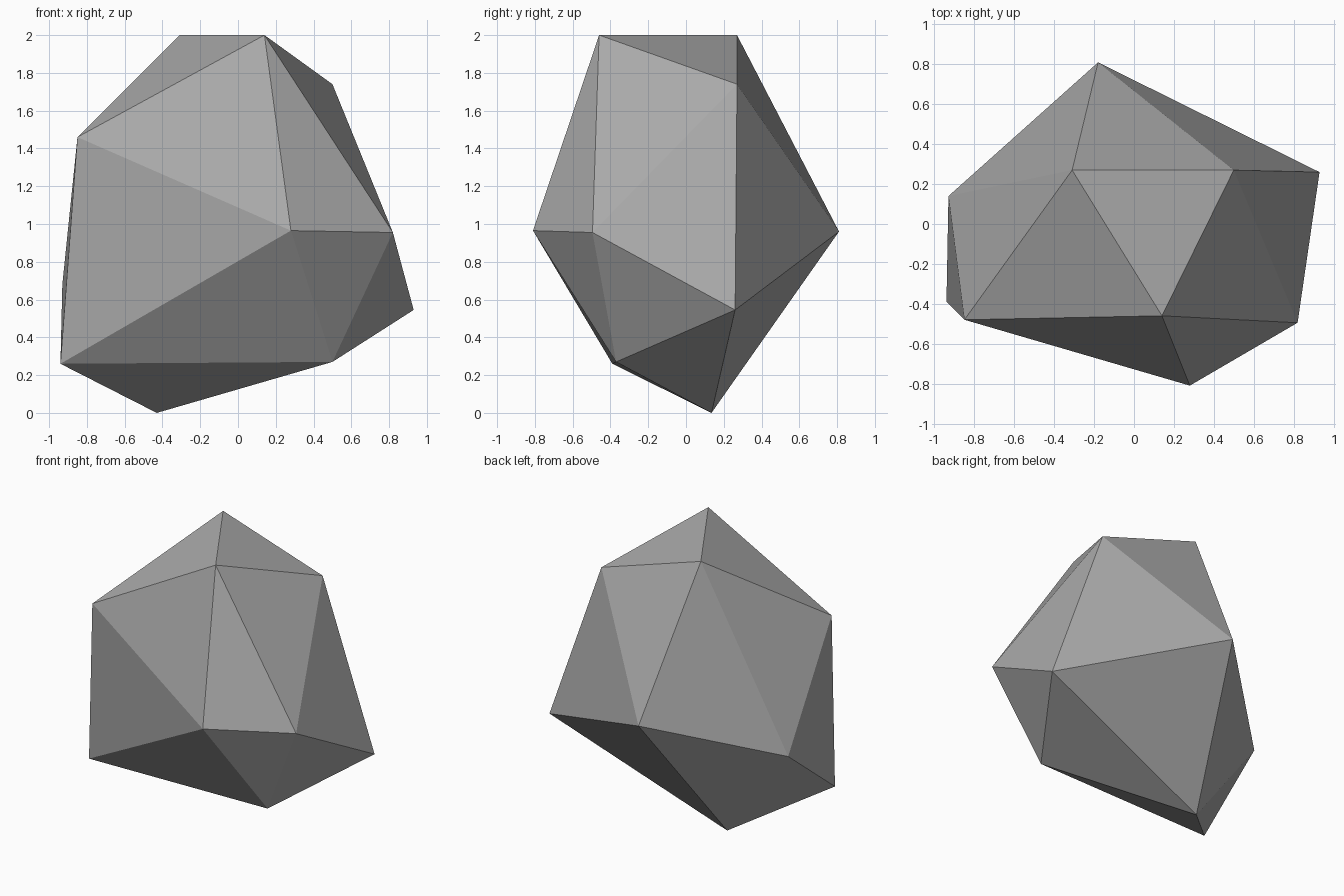
import bpy
import bmesh

default_cube = bpy.data.objects.get("Cube")
if default_cube:
    bpy.data.objects.remove(default_cube, do_unlink=True)


def flat_material(name, colour):
    material = bpy.data.materials.new(name)
    material.use_nodes = True
    material.diffuse_color = colour
    shader = material.node_tree.nodes["Principled BSDF"]
    shader.inputs["Base Color"].default_value = colour
    shader.inputs["Roughness"].default_value = 0.9
    return material


def faceted_stone(name, corners, material):
    """Wrap flat triangular facets around a set of corner points."""
    bm = bmesh.new()
    for corner in corners:
        bm.verts.new(corner)
    bmesh.ops.convex_hull(bm, input=list(bm.verts))
    bmesh.ops.recalc_face_normals(bm, faces=list(bm.faces))
    for face in bm.faces:
        face.smooth = False
    mesh = bpy.data.meshes.new(name)
    bm.to_mesh(mesh)
    bm.free()
    mesh.materials.append(material)
    stone = bpy.data.objects.new(name, mesh)
    bpy.context.scene.collection.objects.link(stone)
    return stone


# Corners of the boulder, ring by ring
crown = [(-0.31, 0.27, 2.0), (0.14, -0.46, 2.0), (0.5, 0.27, 1.74)]
shoulder = [(-0.85, -0.48, 1.46)]
waist = [(0.28, -0.81, 0.965), (0.82, -0.495, 0.955),
         (-0.18, 0.81, 0.96), (-0.93, 0.14, 0.68)]
foot = [(0.93, 0.26, 0.545), (0.5, -0.37, 0.27),
        (-0.94, -0.39, 0.26), (-0.43, 0.135, 0.0)]

stone_grey = flat_material("stone grey", (0.4, 0.4, 0.4, 1.0))
faceted_stone("boulder", crown + shoulder + waist + foot, stone_grey)
